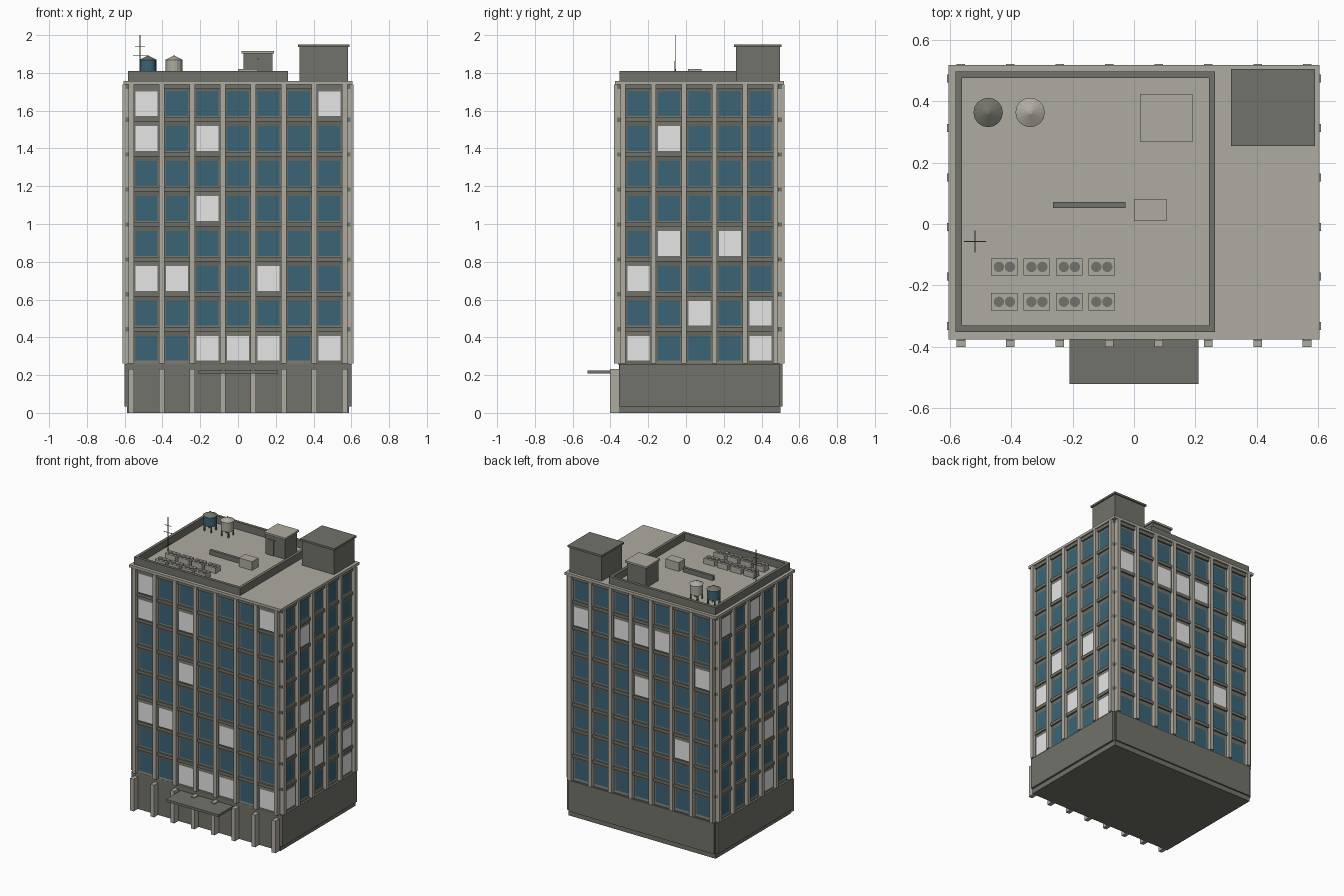
import bpy, bmesh, math
from mathutils import Matrix, Vector

cube = bpy.data.objects.get("Cube")
if cube:
    bpy.data.objects.remove(cube, do_unlink=True)


def material(name, rgb):
    m = bpy.data.materials.new(name)
    m.use_nodes = True
    m.diffuse_color = (*rgb, 1)
    m.node_tree.nodes["Principled BSDF"].inputs["Base Color"].default_value = (*rgb, 1)
    return m


STONE = material("pale stone", (0.43, 0.41, 0.355))
CONCRETE = material("dark concrete", (0.17, 0.17, 0.145))
GLASS = material("blue glass", (0.044, 0.127, 0.178))
LIT = material("white window", (0.79, 0.79, 0.79))


def finish(name, bm, *mats):
    mesh = bpy.data.meshes.new(name)
    bm.to_mesh(mesh)
    bm.free()
    for m in mats:
        mesh.materials.append(m)
    ob = bpy.data.objects.new(name, mesh)
    bpy.context.scene.collection.objects.link(ob)


def boxes(name, mat, spans, matrix=Matrix()):
    """One object from boxes given as ((x0, x1), (y0, y1), (z0, z1))."""
    bm = bmesh.new()
    for span in spans:
        mid = Vector([(a + b) / 2 for a, b in span])
        size = [abs(b - a) for a, b in span]
        bmesh.ops.create_cube(bm, size=1, matrix=matrix @ Matrix.Translation(mid) @ Matrix.Diagonal((*size, 1)))
    finish(name, bm, mat)


def around(c, r):
    return (c - r, c + r)


def cylinder(bm, x, y, z0, z1, r0, r1, sides):
    bmesh.ops.create_cone(bm, cap_ends=True, segments=sides, radius1=r0, radius2=r1, depth=z1 - z0,
                          matrix=Matrix.Translation((x, y, (z0 + z1) / 2)))


CY = 0.071         # depth centre of the tower
BAY = 0.1615       # window bay width
FLOORS = 8
BASE, SLAB, ROOF = 0.262, 1.738, 1.757
Z0, Z1 = 0.254, 1.733      # window grid
FLOOR = (Z1 - Z0) / FLOORS

# Ground floor with raised side and back panels, and tower core
boxes("ground_floor", CONCRETE, [(around(0, 0.587), (-0.355, 0.5), (0, BASE))])
boxes("ground_panels", CONCRETE, [(around(0, 0.602), (-0.352, 0.495), (0.035, BASE - 0.003)),
                                  (around(0, 0.582), (0.4, 0.511), (0.035, BASE - 0.003))])
boxes("tower_core", CONCRETE, [(around(0, 0.566), around(CY, 0.406), (Z0, SLAB))])
boxes("roof_slab", STONE, [(around(0, 0.605), around(CY, 0.448), (SLAB, ROOF))])


# Four window walls with recessed glass, pilasters and floor beams
def facade(side, angle, bays, dist, lit):
    place = Matrix.Translation((0, CY, 0)) @ Matrix.Rotation(math.radians(angle), 4, "Z")
    width = bays * BAY
    bm = bmesh.new()
    bmesh.ops.create_grid(bm, x_segments=bays, y_segments=FLOORS, size=0.5)
    bm.transform(Matrix.Diagonal((width, Z1 - Z0, 1, 1)))
    bright, dark = [], []
    for f in bm.faces:
        c = f.calc_center_median()
        col = int((c.x + width / 2) / BAY)
        row = int(((Z1 - Z0) / 2 - c.y) / FLOOR)
        (bright if col in lit.get(row, ()) else dark).append(f)
    for faces, depth, slot in ((bright, 0.003, 2), (dark, -0.007, 1)):
        bmesh.ops.inset_individual(bm, faces=faces, thickness=0.0225, depth=depth, use_even_offset=True)
        for f in faces:
            f.material_index = slot
            head = f.calc_center_median().y
            for v in f.verts:
                if v.co.y > head:
                    v.co.y -= 0.008
    wall = dist + 0.007
    bm.transform(place @ Matrix.Translation((0, -wall, (Z0 + Z1) / 2)) @ Matrix.Rotation(math.pi / 2, 4, "X"))
    finish(side + "_window_wall", bm, CONCRETE, GLASS, LIT)

    xs = [i * BAY - width / 2 for i in range(bays + 1)]
    boxes(side + "_pilasters", STONE,
          [(around(x, 0.0135), (-dist - 0.031, -dist + 0.02), (BASE, SLAB)) for x in xs], place)
    reach, depth = around(0, width / 2 + 0.014), (-dist - 0.016, -dist + 0.01)
    beams = [(reach, depth, around(Z0 + k * FLOOR + 0.004, 0.011)) for k in range(1, FLOORS)]
    beams.append((reach, depth, (SLAB - 0.024, SLAB)))
    boxes(side + "_floor_beams", CONCRETE, beams, place)
    return xs


columns = facade("front", 0, 7, 0.42,
                 {0: (0, 6), 1: (0, 2), 3: (2,), 5: (0, 1, 4), 7: (2, 3, 4, 6)})
facade("left", 90, 5, 0.58, {1: (1,), 4: (1, 3), 5: (0,), 6: (2, 4), 7: (0, 4)})
facade("back", 180, 7, 0.42, {1: (0, 2, 3, 4), 2: (6,), 3: (3,), 5: (5,)})
facade("right", 270, 5, 0.58, {0: (0, 2), 2: (0, 2), 4: (4,), 5: (3,), 7: (3,)})

# Street columns and entrance canopy
boxes("front_columns", STONE, [(around(x, 0.0145), (-0.402, -0.35), (0, 0.232)) for x in columns])
boxes("entrance_canopy", CONCRETE, [(around(0, 0.21), (-0.522, -0.35), (0.208, 0.225))])

# Roof parapet
px0, px1, py0, py1, t = -0.583, 0.265, -0.353, 0.498, 0.021
wall = (ROOF - 0.005, 1.81)
boxes("parapet", CONCRETE, [
    ((px0, px1), (py0, py0 + t), wall), ((px0, px1), (py1 - t, py1), wall),
    ((px0, px0 + t), (py0 + t, py1 - t), wall), ((px1 - t, px1), (py0 + t, py1 - t), wall)])

# Lift house and stair house
boxes("lift_house", CONCRETE, [((0.326, 0.582), (0.264, 0.497), (ROOF, 1.936))])
boxes("lift_house_roof", CONCRETE, [((0.317, 0.591), (0.254, 0.506), (1.936, 1.95))])
boxes("stair_house", CONCRETE, [((0.028, 0.182), (0.276, 0.414), (ROOF, 1.902))])
boxes("stair_house_roof", STONE, [((0.019, 0.191), (0.267, 0.424), (1.902, 1.915))])
boxes("stair_door", CONCRETE, [((0.04, 0.095), (0.271, 0.277), (ROOF, 1.87))])
boxes("stair_lamp", STONE, [(around(0.104, 0.004), (0.268, 0.277), around(1.872, 0.004))])

# Vent box and duct
boxes("vent_box", STONE, [((0, 0.106), (0.01, 0.082), (ROOF, 1.82))])
boxes("roof_duct", CONCRETE, [((-0.265, -0.028), (0.052, 0.072), (ROOF, 1.79))])

# Cooling units with paired fans
units = [(-0.423 + i * 0.106, y) for i in range(4) for y in (-0.14, -0.254)]
boxes("cooling_units", STONE, [(around(x, 0.043), around(y, 0.028), (ROOF, 1.797)) for x, y in units])
bm = bmesh.new()
for x, y in units:
    for dx in (-0.018, 0.018):
        cylinder(bm, x + dx, y, 1.796, 1.801, 0.017, 0.017, 16)
finish("cooling_fans", bm, CONCRETE)

# Water tanks on legs
for name, x, body, lid in (("blue_tank", -0.476, GLASS, CONCRETE), ("pale_tank", -0.339, STONE, STONE)):
    y = 0.364
    bm = bmesh.new()
    cylinder(bm, x, y, 1.80, 1.868, 0.044, 0.044, 16)
    finish(name + "_body", bm, body)
    bm = bmesh.new()
    cylinder(bm, x, y, 1.868, 1.889, 0.048, 0.006, 16)
    cylinder(bm, x, y, 1.887, 1.893, 0.005, 0.005, 8)
    finish(name + "_lid", bm, lid)
    boxes(name + "_legs", CONCRETE, [(around(x + dx, 0.004), around(y + dy, 0.004), (ROOF, 1.802))
                                     for dx in (-0.027, 0.027) for dy in (-0.027, 0.027)])

# Aerial mast with crossbars
ax, ay = -0.519, -0.057
bm = bmesh.new()
cylinder(bm, ax, ay, ROOF, 2.0, 0.003, 0.002, 6)
finish("aerial_mast", bm, CONCRETE)
bars = [(around(ax, r), around(ay, 0.0015), around(z, 0.0015)) for r, z in ((0.026, 1.94), (0.036, 1.89))]
bars.append((around(ax, 0.0015), around(ay, 0.036), around(1.8, 0.0015)))
boxes("aerial_bars", CONCRETE, bars)
